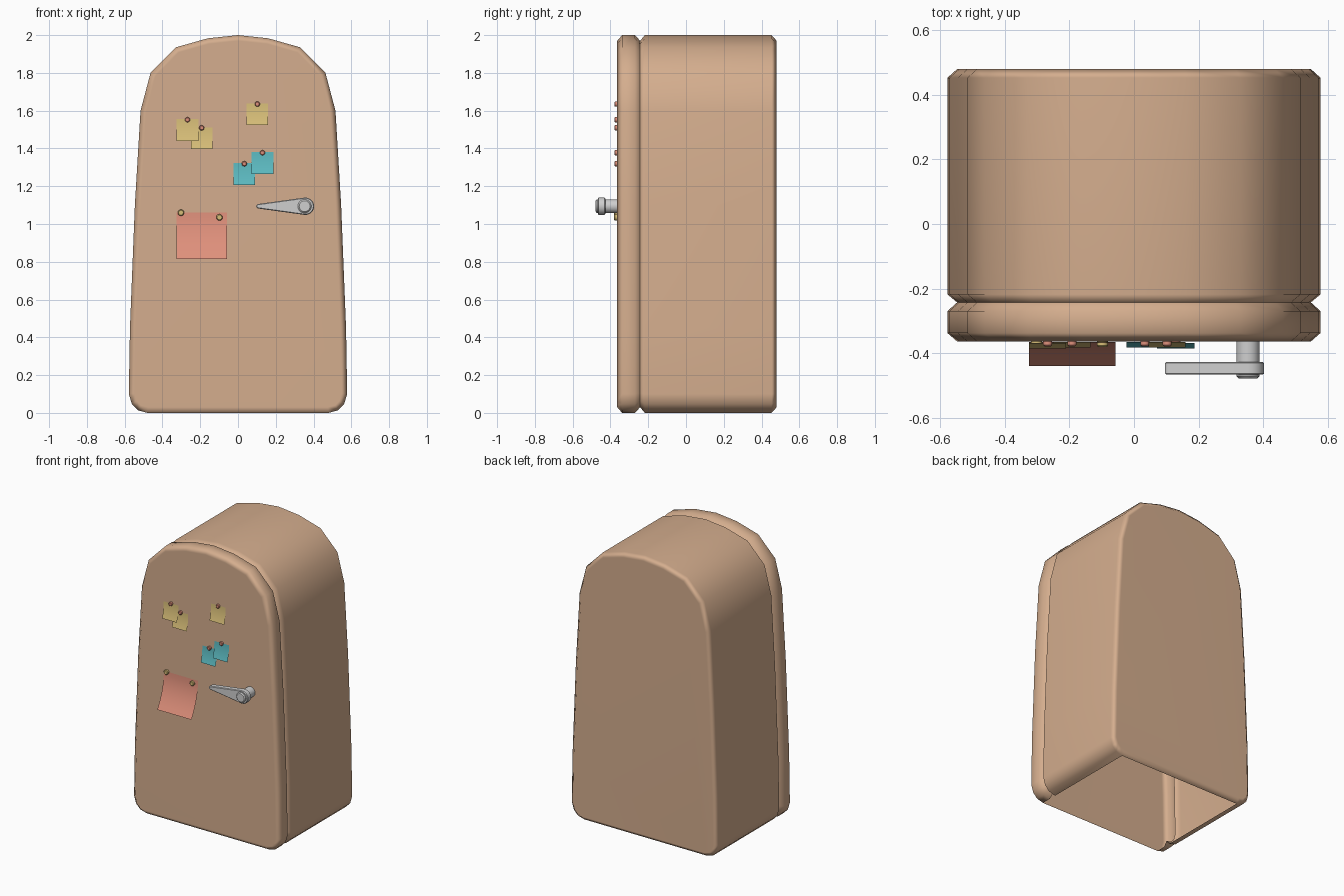
import bpy, bmesh, math
from mathutils import Vector

if "Cube" in bpy.data.objects:
    bpy.data.objects.remove(bpy.data.objects["Cube"])


def material(name, rgb):
    m = bpy.data.materials.new(name)
    m.diffuse_color = (*rgb, 1)
    m.use_nodes = True
    m.node_tree.nodes["Principled BSDF"].inputs["Base Color"].default_value = m.diffuse_color
    return m


TAN = material("warm tan", (0.66, 0.42, 0.27))
GREY = material("light metal", (0.62, 0.62, 0.62))
YELLOW = material("paper yellow", (0.69, 0.52, 0.19))
TEAL = material("paper teal", (0.11, 0.50, 0.54))
RED = material("coral red", (0.74, 0.28, 0.20))


def finish(bm, name, mat, angle=60):
    me = bpy.data.meshes.new(name)
    bm.to_mesh(me)
    bm.free()
    me.materials.append(mat)
    me.shade_smooth()
    me.set_sharp_from_angle(angle=math.radians(angle))
    ob = bpy.data.objects.new(name, me)
    bpy.context.collection.objects.link(ob)
    return ob


def inset(points, d):
    """Shrink a counter-clockwise outline by d, with mitred corners."""
    out = []
    for i, p in enumerate(points):
        a = (p - points[i - 1]).normalized()
        b = (points[(i + 1) % len(points)] - p).normalized()
        na, nb = Vector((-a.y, a.x)), Vector((-b.y, b.x))
        out.append(p + (na + nb) * (d / (1 + na.dot(nb))))
    return out


def loft(bm, outline, sections):
    """Rings of the outline at (y, inset), capped at both ends."""
    rings = [[bm.verts.new((p.x, y, p.y)) for p in inset(outline, d)]
             for y, d in sections]
    n = len(outline)
    walls = [[bm.faces.new((r[i], r[(i + 1) % n], s[(i + 1) % n], s[i]))
              for i in range(n)] for r, s in zip(rings, rings[1:])]
    bm.faces.new(rings[0])
    bm.faces.new(rings[-1])
    bmesh.ops.recalc_face_normals(bm, faces=bm.faces)
    return walls


# Cabinet and door: one arched shell with a groove between them, open underneath
right = [(0.48, 0.0), (0.53, 0.014), (0.562, 0.047), (0.578, 0.10), (0.572, 0.45),
         (0.546, 1.10), (0.516, 1.60), (0.463, 1.80), (0.33, 1.935), (0.16, 1.983)]
outline = [Vector(p) for p in right] + [Vector((0, 2.0))]
outline += [Vector((-x, z)) for x, z in reversed(right)]
bm = bmesh.new()
walls = loft(bm, outline, [(-0.364, 0.03), (-0.338, 0), (-0.27, 0), (-0.243, 0.03),
                           (-0.218, 0), (0.453, 0), (0.48, 0.03)])
bmesh.ops.delete(bm, geom=[w[-1] for w in walls[1:-1]], context='FACES')
cabinet = finish(bm, "cabinet_and_door", TAN)
wn = cabinet.modifiers.new("even shading", 'WEIGHTED_NORMAL')
wn.keep_sharp = True


def arc(cx, cz, r, start, end, n):
    return [Vector((cx + r * math.cos(math.radians(start + (end - start) * i / n)),
                    cz + r * math.sin(math.radians(start + (end - start) * i / n))))
            for i in range(n + 1)]


def disc(name, x, z, r, y0, y1, mat, bevel, sides):
    bm = bmesh.new()
    loft(bm, arc(x, z, r, 0, 360 - 360 / sides, sides - 1),
         [(y0, bevel), (y0 + bevel, 0), (y1, 0)])
    return finish(bm, name, mat, 40)


# Handle: round post and tapered lever
disc("handle_post", 0.353, 1.094, 0.036, -0.478, -0.36, GREY, 0.007, 20)
bm = bmesh.new()
lever = arc(0.357, 1.094, 0.046, -98, 98, 12) + arc(0.108, 1.094, 0.012, 98, 262, 6)
loft(bm, lever, [(-0.467, 0.004), (-0.463, 0), (-0.431, 0), (-0.427, 0.004)])
finish(bm, "handle_lever", GREY, 40)


# Paper notes: thin sheets that curl away from the door at the bottom
def note(name, x, top, w, h, curl, mat, y=-0.366, rows=8):
    bm = bmesh.new()
    prev = None
    for i in range(rows + 1):
        t = i / rows
        yy, z = y - curl * t * t, top - h * t
        row = [bm.verts.new((x, yy, z)), bm.verts.new((x + w, yy, z))]
        if prev:
            bm.faces.new((prev[0], row[0], row[1], prev[1]))
        prev = row
    finish(bm, name, mat)


S = 0.115
small = [(-0.325, 1.555, YELLOW, -0.368), (-0.25, 1.512, YELLOW, -0.365),
         (0.045, 1.638, YELLOW, -0.366), (-0.024, 1.322, TEAL, -0.365),
         (0.072, 1.380, TEAL, -0.368)]
for i, (x, top, mat, y) in enumerate(small):
    note(f"small_note_{i + 1}", x, top, S, S, 0.017, mat, y)
    disc(f"note_magnet_{i + 1}", x + S / 2, top - 0.003, 0.014, -0.379, -0.36, RED, 0.004, 12)

note("large_note", -0.325, 1.062, 0.268, 0.248, 0.074, RED)
for i, (x, z) in enumerate([(-0.302, 1.060), (-0.098, 1.035)]):
    disc(f"large_note_magnet_{i + 1}", x, z, 0.017, -0.381, -0.36, YELLOW, 0.004, 12)
